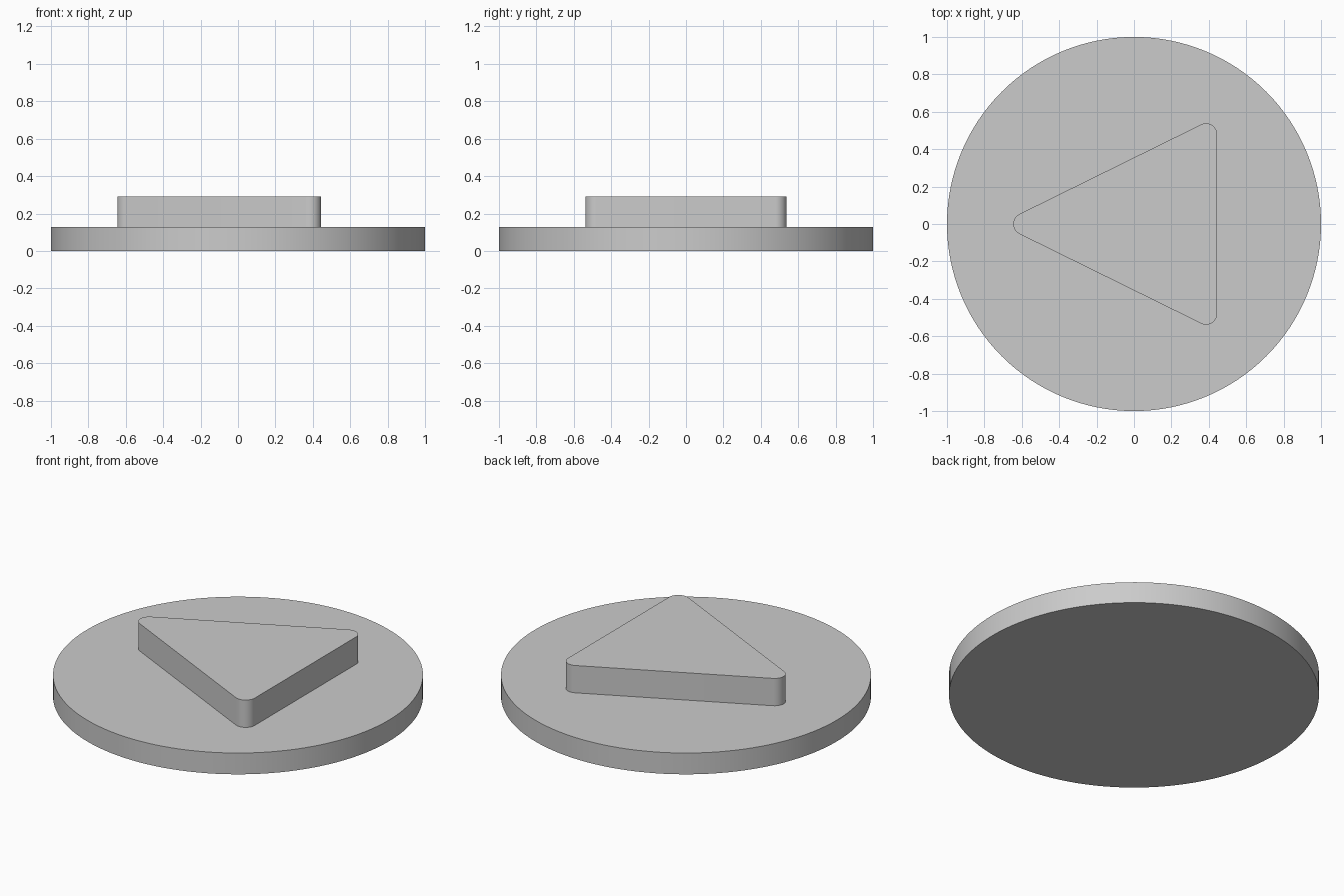
import bpy, bmesh, math

if "Cube" in bpy.data.objects:
    bpy.data.objects.remove(bpy.data.objects["Cube"])

grey = bpy.data.materials.new("grey")
grey.diffuse_color = (0.6, 0.6, 0.6, 1)
grey.use_nodes = True
grey.node_tree.nodes["Principled BSDF"].inputs["Base Color"].default_value = grey.diffuse_color


def prism(name, points, z0, z1):
    """Extrude a counter-clockwise outline from z0 up to z1."""
    bm = bmesh.new()
    low = [bm.verts.new((x, y, z0)) for x, y in points]
    high = [bm.verts.new((x, y, z1)) for x, y in points]
    bm.faces.new(low[::-1])
    bm.faces.new(high)
    n = len(points)
    for i in range(n):
        j = (i + 1) % n
        bm.faces.new((low[i], low[j], high[j], high[i]))
    mesh = bpy.data.meshes.new(name)
    bm.to_mesh(mesh)
    bm.free()
    mesh.materials.append(grey)
    obj = bpy.data.objects.new(name, mesh)
    bpy.context.collection.objects.link(obj)
    bpy.ops.object.select_all(action='DESELECT')
    obj.select_set(True)
    bpy.context.view_layer.objects.active = obj
    bpy.ops.object.shade_smooth_by_angle(angle=math.radians(30))
    return obj


def arc(cx, cy, r, a0, a1, steps):
    return [(cx + r * math.cos(a0 + (a1 - a0) * i / steps),
             cy + r * math.sin(a0 + (a1 - a0) * i / steps)) for i in range(steps + 1)]


# Round base plate
prism("base_disc", arc(0, 0, 1, 0, math.tau, 128)[:-1], 0, 0.127)

# Raised triangle with rounded corners, pointing to -x
R, TIP, BACK, HALF = 0.06, -0.585, 0.385, 0.478
side = math.pi / 2 + math.atan2(HALF, BACK - TIP)  # normal of the upper slanted side
outline = (arc(BACK, HALF, R, 0, side, 12)
           + arc(TIP, 0, R, side, math.tau - side, 12)
           + arc(BACK, -HALF, R, -side, 0, 12))
prism("raised_triangle", outline, 0.127, 0.29)
